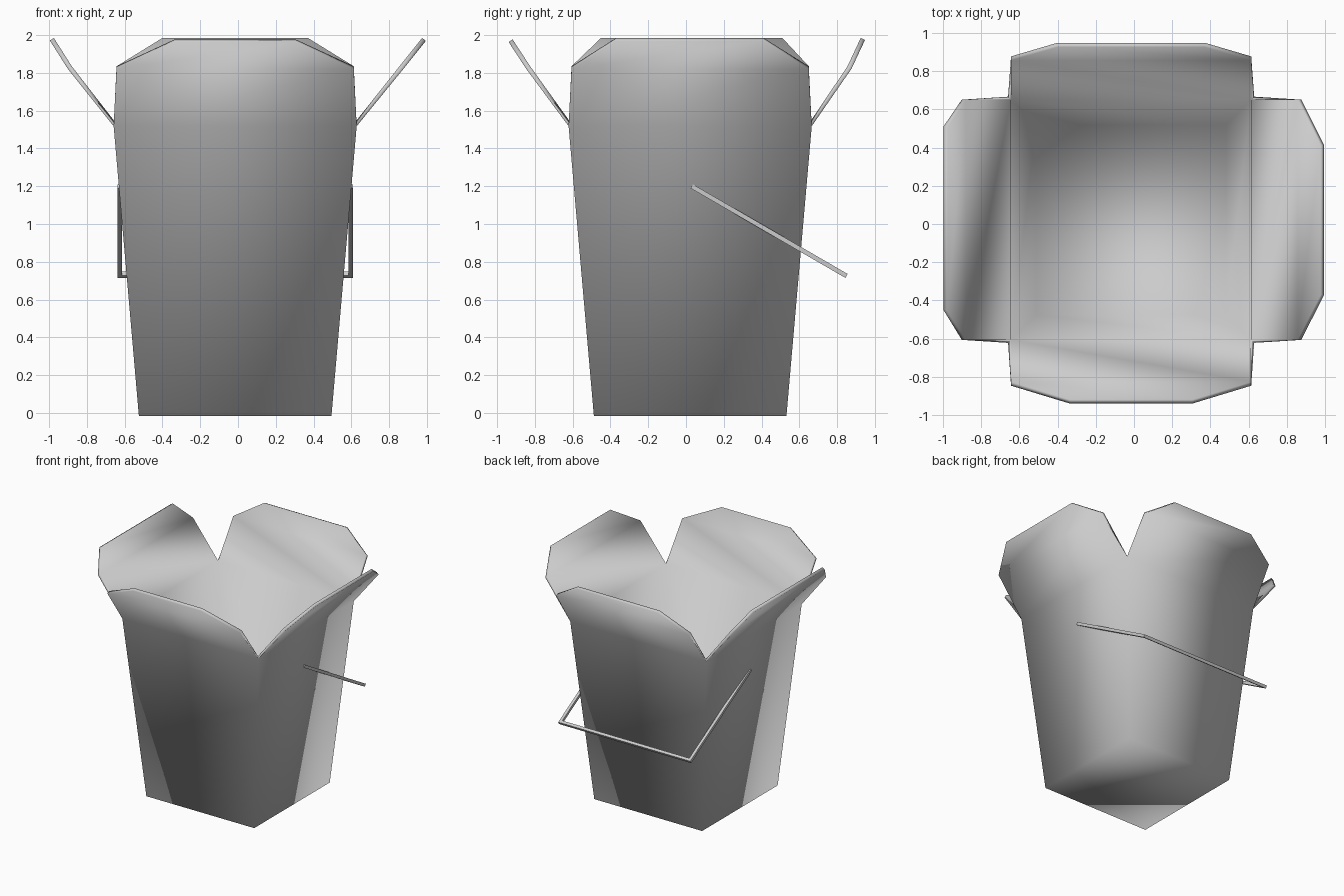
import bpy
import bmesh
from mathutils import Vector

if "Cube" in bpy.data.objects:
    bpy.data.objects.remove(bpy.data.objects["Cube"], do_unlink=True)

CX, CY = -0.015, 0.022          # centre of the carton
BASE, RIM, FOLD_Z = 0.496, 0.628, 1.53

grey = bpy.data.materials.new("plain_grey")
grey.use_nodes = True
grey.diffuse_color = (0.6, 0.6, 0.6, 1)
grey.node_tree.nodes["Principled BSDF"].inputs["Base Color"].default_value = (0.6, 0.6, 0.6, 1)


def make_object(name, bm):
    bmesh.ops.recalc_face_normals(bm, faces=bm.faces)
    mesh = bpy.data.meshes.new(name)
    bm.to_mesh(mesh)
    bm.free()
    mesh.materials.append(grey)
    obj = bpy.data.objects.new(name, mesh)
    bpy.context.collection.objects.link(obj)
    return obj


# Carton: tapered walls, floor and four splayed flaps in one folded sheet
bm = bmesh.new()


def ring(half, z):
    return [bm.verts.new((CX + sx * half, CY + sy * half, z))
            for sx, sy in ((-1, -1), (1, -1), (1, 1), (-1, 1))]


bottom, rim = ring(BASE, 0), ring(RIM, FOLD_Z)
bm.faces.new(bottom[::-1])

# Each flap: outward direction, bend reach, tip reach, tip height, tip span
flaps = (
    (Vector((0, -1, 0)), 0.825, 0.918, 1.977, -0.335, 0.305),
    (Vector((1, 0, 0)), 0.855, 0.975, 1.985, -0.37, 0.41),
    (Vector((0, 1, 0)), 0.855, 0.925, 1.985, 0.37, -0.40),
    (Vector((-1, 0, 0)), 0.880, 0.975, 1.985, 0.51, -0.45),
)
for i, (out, bend, tip, tip_z, start, end) in enumerate(flaps):
    j = (i + 1) % 4
    bm.faces.new((bottom[i], bottom[j], rim[j], rim[i]))
    along = Vector((abs(out.y), abs(out.x), 0))

    def flap_vert(side, reach, z):
        return bm.verts.new(out * reach + along * side + Vector((0, 0, z)))

    b0 = flap_vert(rim[i].co.dot(along), bend, 1.835)
    b1 = flap_vert(rim[j].co.dot(along), bend, 1.835)
    t0 = flap_vert(start, tip, tip_z)
    t1 = flap_vert(end, tip, tip_z)
    bm.faces.new((rim[i], rim[j], b1, b0))
    bm.faces.new((b0, b1, t1, t0))

carton = make_object("carton", bm)
for poly in carton.data.polygons:
    poly.use_smooth = True
card = carton.modifiers.new("card_thickness", "SOLIDIFY")
card.thickness = 0.025
card.offset = -1

# Wire handle: flat U outline given a square section
bm = bmesh.new()
pivot, low = Vector((CX, 0.03, 1.2)), Vector((CX, 0.85, 0.725))
slope = (low - pivot).normalized()
length = (low - pivot).length
half, wire = 0.624, 0.024
inner = half - wire
outline = ((-half, 0), (-half, length), (half, length), (half, 0),
           (inner, 0), (inner, length - wire), (-inner, length - wire), (-inner, 0))
normal = slope.cross(Vector((1, 0, 0)))
verts = [bm.verts.new(pivot + Vector((x, 0, 0)) + slope * s - normal * wire / 2)
         for x, s in outline]
face = bm.faces.new(verts)
extruded = bmesh.ops.extrude_face_region(bm, geom=[face])
bmesh.ops.translate(bm, vec=normal * wire,
                    verts=[v for v in extruded["geom"] if isinstance(v, bmesh.types.BMVert)])
make_object("wire_handle", bm)
